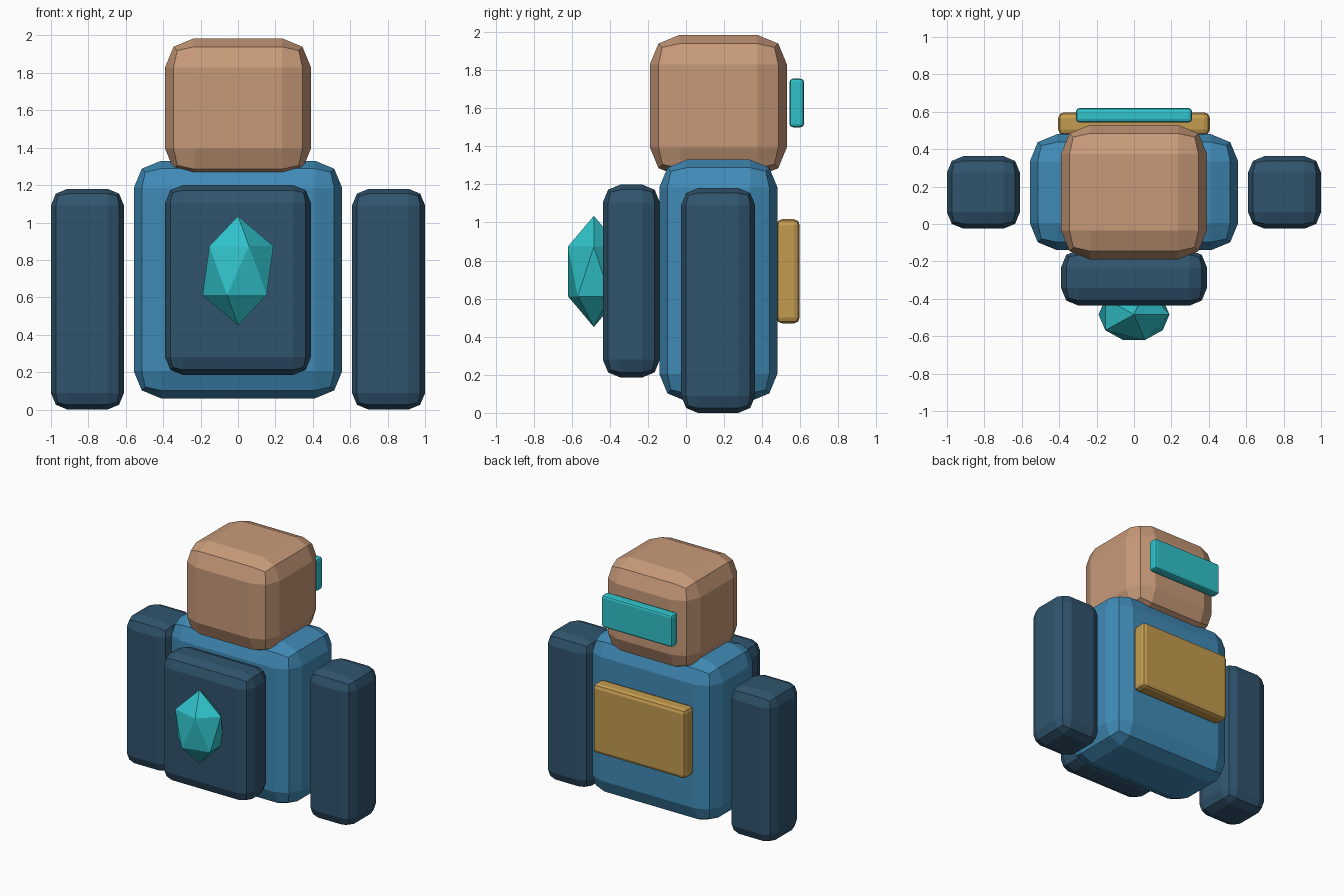
import bpy

if "Cube" in bpy.data.objects:
    bpy.data.objects.remove(bpy.data.objects["Cube"])


def material(name, r, g, b):
    """Flat colour given as 0-255 sRGB, stored as linear."""
    def lin(c):
        c /= 255
        return c / 12.92 if c <= 0.04045 else ((c + 0.055) / 1.055) ** 2.4
    m = bpy.data.materials.new(name)
    m.diffuse_color = (lin(r), lin(g), lin(b), 1)
    m.use_nodes = True
    m.node_tree.nodes["Principled BSDF"].inputs["Base Color"].default_value = m.diffuse_color
    return m


tan = material("tan", 200, 154, 121)
blue = material("blue", 64, 139, 183)
navy = material("dark blue", 48, 84, 109)
teal = material("teal", 48, 194, 202)
gold = material("gold", 196, 156, 80)


def rounded_box(name, x, y, z, bevel, mat):
    """Chamfered block spanning the (min, max) ranges on each axis."""
    spans = (x, y, z)
    bpy.ops.mesh.primitive_cube_add(size=1, location=[(a + b) / 2 for a, b in spans])
    ob = bpy.context.object
    ob.name = name
    ob.scale = [b - a for a, b in spans]
    bpy.ops.object.transform_apply(location=False, rotation=False, scale=True)
    mod = ob.modifiers.new("rounded edges", 'BEVEL')
    mod.width = bevel
    mod.segments = 2
    ob.data.materials.append(mat)
    return ob


# Head and torso
rounded_box("head", (-0.39, 0.39), (-0.19, 0.53), (1.24, 1.985), 0.155, tan)
rounded_box("torso", (-0.557, 0.557), (-0.14, 0.48), (0.06, 1.33), 0.145, blue)

# Chest slab
rounded_box("chest_plate", (-0.39, 0.39), (-0.437, -0.137), (0.185, 1.2), 0.095, navy)

# Arms
for side, s in (("left", -1), ("right", 1)):
    rounded_box(side + "_arm", tuple(sorted((s * 0.61, s * 1.0))),
                (-0.025, 0.363), (0.0, 1.18), 0.088, navy)

# Back panels
rounded_box("back_panel", (-0.405, 0.405), (0.475, 0.597), (0.47, 1.017), 0.03, gold)
rounded_box("head_panel", (-0.31, 0.31), (0.543, 0.62), (1.5, 1.755), 0.018, teal)

# Faceted crystal on the chest
bpy.ops.mesh.primitive_ico_sphere_add(subdivisions=1, radius=1, location=(0, -0.484, 0.743))
crystal = bpy.context.object
crystal.name = "chest_crystal"
crystal.scale = (0.212, 0.16, 0.292)
bpy.ops.object.transform_apply(location=False, rotation=False, scale=True)
crystal.data.materials.append(teal)
